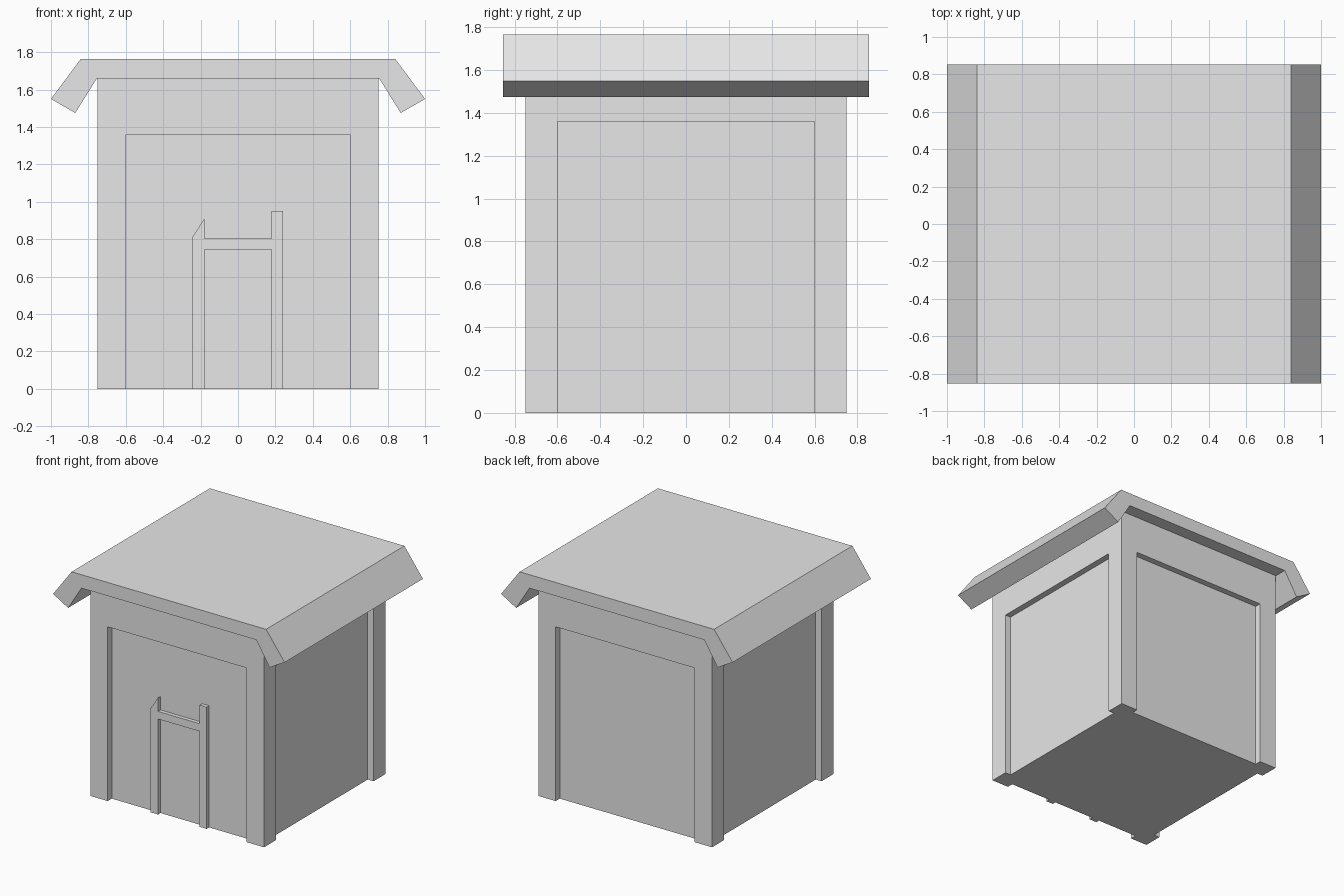
import bpy, bmesh
from mathutils import Vector, Matrix

cube = bpy.data.objects.get("Cube")
if cube:
    bpy.data.objects.remove(cube, do_unlink=True)

GREY = (0.8, 0.8, 0.8, 1.0)
grey = bpy.data.materials.new("plain_grey")
grey.use_nodes = True
grey.diffuse_color = GREY
grey.node_tree.nodes["Principled BSDF"].inputs["Base Color"].default_value = GREY


def prism(name, points, sweep, cap=True):
    """Extrude a closed outline along the sweep vector."""
    bm = bmesh.new()
    base = bm.faces.new([bm.verts.new(p) for p in points])
    new = bmesh.ops.extrude_face_region(bm, geom=[base], use_keep_orig=True)["geom"]
    top = [v for v in new if isinstance(v, bmesh.types.BMVert)]
    bmesh.ops.translate(bm, verts=top, vec=Vector(sweep))
    bmesh.ops.recalc_face_normals(bm, faces=bm.faces)
    if not cap:
        caps = [f for f in new if isinstance(f, bmesh.types.BMFace)]
        bmesh.ops.delete(bm, geom=caps, context='FACES_ONLY')
    mesh = bpy.data.meshes.new(name)
    bm.to_mesh(mesh)
    bm.free()
    mesh.materials.append(grey)
    obj = bpy.data.objects.new(name, mesh)
    bpy.context.collection.objects.link(obj)
    return obj


HALF, PANEL, INNER = 0.75, 0.60, 0.70
PANEL_TOP, WALL_TOP = 1.36, 1.66

# Lower walls: square plan with a recessed panel on every side
corner = [(PANEL, -INNER), (PANEL, -HALF), (HALF, -HALF), (HALF, -PANEL), (INNER, -PANEL)]
plan = []
for quarter in range(4):
    for x, y in corner:
        plan.append((x, y, 0))
    corner = [(-y, x) for x, y in corner]
prism("panelled_walls", plan, (0, 0, PANEL_TOP), cap=False)

# Solid band above the panels
square = [(x, y, PANEL_TOP) for x, y in
          [(-HALF, -HALF), (HALF, -HALF), (HALF, HALF), (-HALF, HALF)]]
prism("wall_band", square, (0, 0, WALL_TOP - PANEL_TOP))

# Flat roof with bent eaves, mirrored about the middle
right = [(0.84, 1.765), (1.0, 1.55), (0.87, 1.475), (0.755, WALL_TOP)]
outline = right + [(-x, z) for x, z in reversed(right)]
prism("roof", [(x, -0.853, z) for x, z in outline], (0, 1.706, 0))

# Door frame: uneven posts joined by a crossbar
frame = [(-0.245, 0), (-0.18, 0), (-0.18, 0.745), (0.18, 0.745), (0.18, 0), (0.24, 0),
         (0.24, 0.95), (0.18, 0.95), (0.18, 0.805), (-0.18, 0.805),
         (-0.18, 0.91), (-0.245, 0.81)]
prism("door_frame", [(x, -INNER - 0.03, z) for x, z in frame], (0, 0.03, 0))
